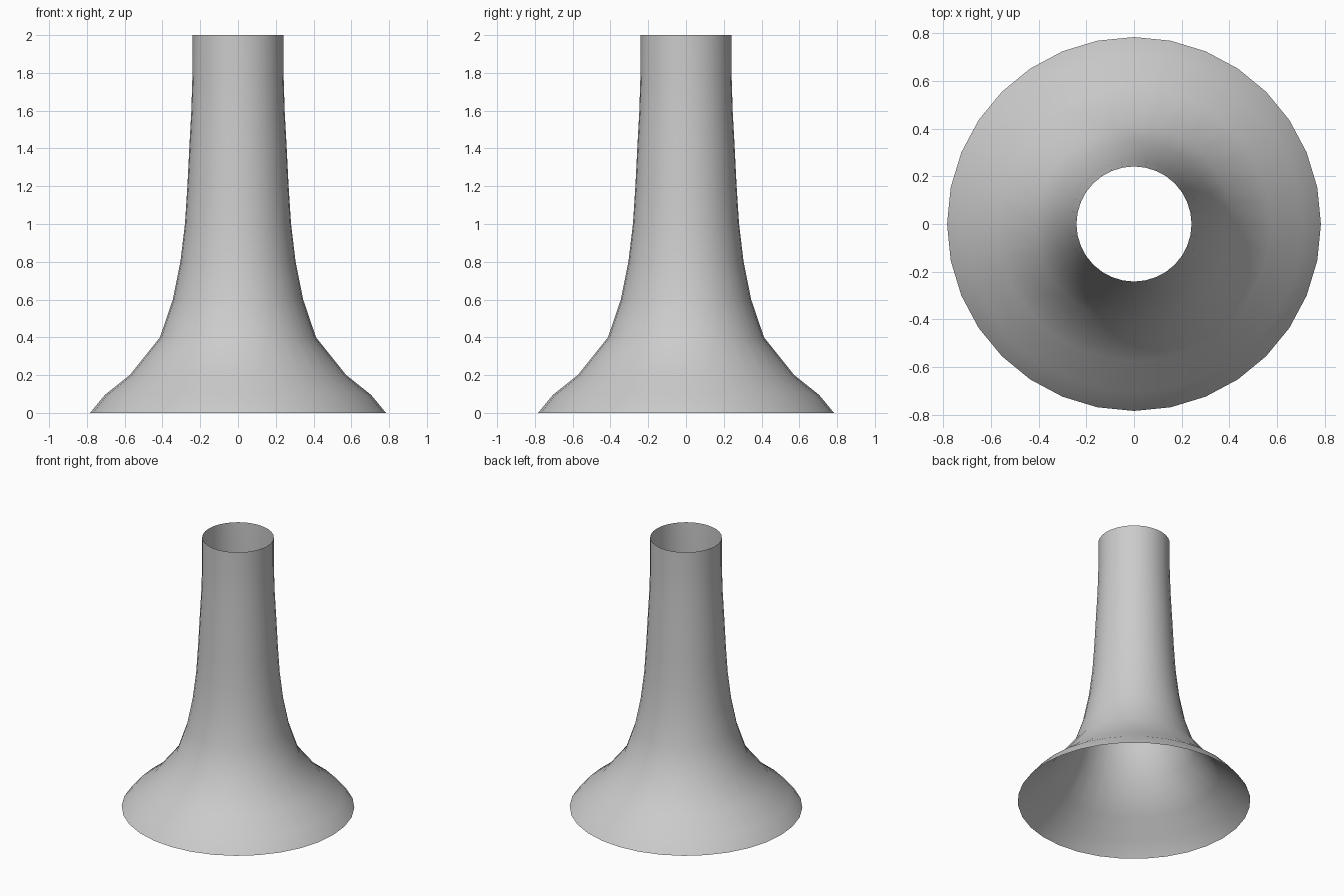
import bpy, bmesh
from math import cos, sin, tau

if "Cube" in bpy.data.objects:
    bpy.data.objects.remove(bpy.data.objects["Cube"])

SIDES = 32
# (radius, height) outline of the flared tube, bottom to top
PROFILE = [(0.783, 0.0), (0.705, 0.095), (0.573, 0.2), (0.413, 0.4), (0.345, 0.6),
           (0.305, 0.8), (0.281, 1.0), (0.268, 1.2), (0.258, 1.4), (0.247, 1.6),
           (0.241, 1.8), (0.241, 2.0)]

# open flared tube: one ring per profile point, joined by quads
bm = bmesh.new()
rings = [[bm.verts.new((r * cos(tau * i / SIDES), r * sin(tau * i / SIDES), z))
          for i in range(SIDES)] for r, z in PROFILE]
for low, high in zip(rings, rings[1:]):
    for i in range(SIDES):
        j = (i + 1) % SIDES
        bm.faces.new((low[i], low[j], high[j], high[i])).smooth = True

mesh = bpy.data.meshes.new("flared_tube")
bm.to_mesh(mesh)
bm.free()
tube = bpy.data.objects.new("flared_tube", mesh)
bpy.context.collection.objects.link(tube)
